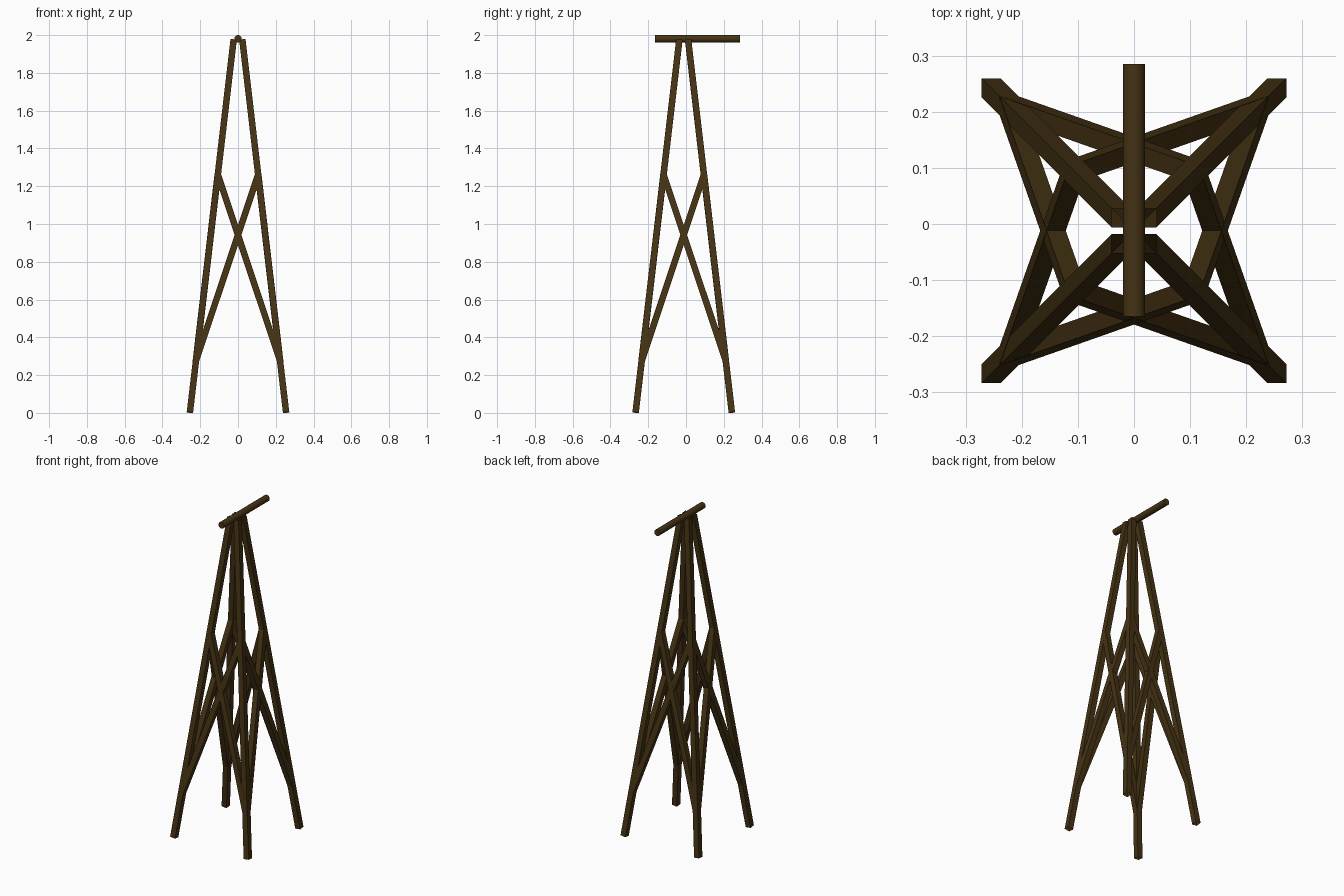
import bpy, bmesh, math
from mathutils import Matrix, Vector

cube = bpy.data.objects.get("Cube")
if cube:
    bpy.data.objects.remove(cube, do_unlink=True)

wood = bpy.data.materials.new("dark_brown_wood")
wood.use_nodes = True
COLOR = (0.06, 0.033, 0.007, 1)
wood.diffuse_color = COLOR
wood.node_tree.nodes["Principled BSDF"].inputs["Base Color"].default_value = COLOR

CENTER_Y = -0.012
FOOT, TIP, HEIGHT = 0.255, 0.023, 1.976


def beam(name, start, end, radius, sides, side_axis, capped):
    """Straight prism between two points, one flat side facing along side_axis."""
    start, end = Vector(start), Vector(end)
    d = (end - start).normalized()
    u = Vector(side_axis).cross(d).normalized()
    frame = Matrix((u, d.cross(u), d)).transposed().to_4x4()
    place = Matrix.Translation((start + end) / 2) @ frame @ Matrix.Rotation(math.pi / sides, 4, "Z")
    bm = bmesh.new()
    bmesh.ops.create_cone(bm, cap_ends=capped, segments=sides, radius1=radius,
                          radius2=radius, depth=(end - start).length, matrix=place)
    mesh = bpy.data.meshes.new(name)
    bm.to_mesh(mesh)
    bm.free()
    mesh.materials.append(wood)
    obj = bpy.data.objects.new(name, mesh)
    bpy.context.collection.objects.link(obj)
    return obj


def on_leg(sx, sy, z):
    """Point on the centre line of the leg in the given corner."""
    r = FOOT + (TIP - FOOT) * z / HEIGHT
    return (sx * r, CENTER_Y + sy * r, z)


# Four leaning legs, hollow square beams
SQUARE = 0.034 / math.sqrt(2)
for sx, side in ((1, "left"), (-1, "right")):
    for sy, face in ((-1, "front"), (1, "back")):
        beam(f"{face}_{side}_leg", on_leg(sx, sy, 0.002), on_leg(sx, sy, HEIGHT),
             SQUARE, 4, (0, 1, 0), False)

# Crossed braces on all four faces
LOW, HIGH = 0.275, 1.262
for s, x_name, y_name in ((1, "left", "back"), (-1, "right", "front")):
    for t, way in ((1, "rising"), (-1, "falling")):
        beam(f"{y_name}_brace_{way}", on_leg(-t, s, LOW), on_leg(t, s, HIGH),
             SQUARE, 4, (0, 1, 0), False)
        beam(f"{x_name}_brace_{way}", on_leg(s, -t, LOW), on_leg(s, t, HIGH),
             SQUARE, 4, (1, 0, 0), False)

# Round log resting on top
log = beam("top_log", (0, -0.165, 1.98), (0, 0.285, 1.98), 0.02, 16, (1, 0, 0), True)
bpy.ops.object.select_all(action="DESELECT")
log.select_set(True)
bpy.context.view_layer.objects.active = log
bpy.ops.object.shade_smooth_by_angle(angle=math.radians(40))
